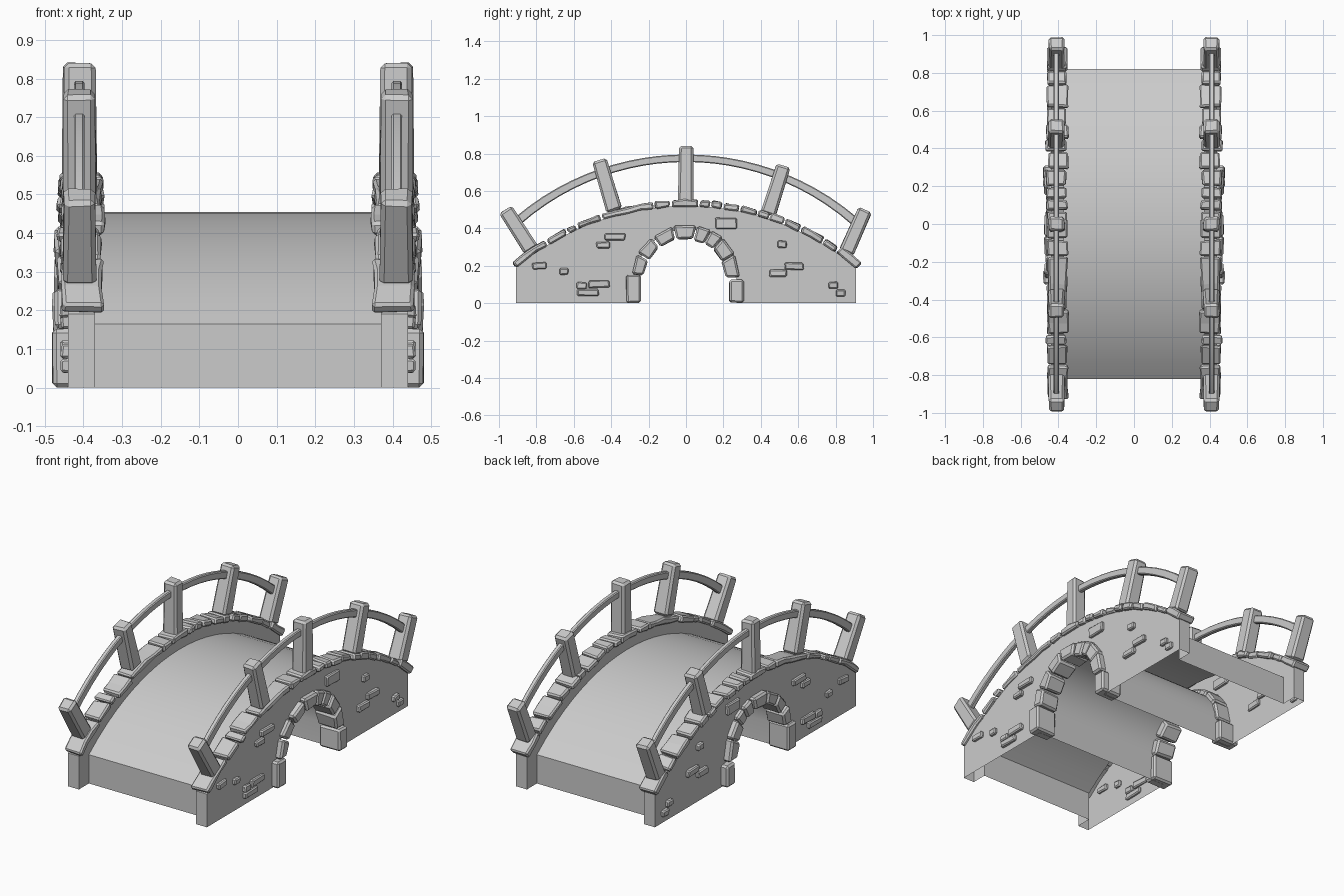
import bpy, bmesh, random
from math import sin, cos, pi, sqrt, radians
from mathutils import Vector

if "Cube" in bpy.data.objects:
    bpy.data.objects.remove(bpy.data.objects["Cube"])

random.seed(4)
ARCH_Z, ARCH_R = 0.125, 0.27


def arc_z(y, top, r):
    return top - r + sqrt(r * r - y * y)


def wall_z(y):
    return arc_z(y, 0.52, 1.42)


def deck_z(y):
    return arc_z(y, 0.455, 1.304)


def rail_z(y):
    return arc_z(y, 0.775, 1.376)


def steps(a, b, n):
    return [a + (b - a) * i / n for i in range(n + 1)]


def loft(bm, rings, jitter=0.0):
    """Closed solid through a list of equal rings."""
    rows = []
    for ring in rings:
        rows.append([bm.verts.new(Vector(p) + Vector([random.uniform(-jitter, jitter) for _ in range(3)]))
                     for p in ring])
    n = len(rows[0])
    for a, b in zip(rows, rows[1:]):
        for i in range(n):
            bm.faces.new((a[i], a[(i + 1) % n], b[(i + 1) % n], b[i]))
    bm.faces.new(rows[0][::-1])
    bm.faces.new(rows[-1])


def strip(bm, path, x0, x1):
    """Open sheet: a y-z path extruded along x."""
    a = [bm.verts.new((x0, y, z)) for y, z in path]
    b = [bm.verts.new((x1, y, z)) for y, z in path]
    for i in range(len(path) - 1):
        bm.faces.new((a[i], a[i + 1], b[i + 1], b[i]))


def finish(bm, name, bevel=0.0, mirror=True, smooth=False):
    bmesh.ops.remove_doubles(bm, verts=bm.verts, dist=1e-5)
    bmesh.ops.recalc_face_normals(bm, faces=bm.faces)
    me = bpy.data.meshes.new(name)
    bm.to_mesh(me)
    bm.free()
    ob = bpy.data.objects.new(name, me)
    bpy.context.collection.objects.link(ob)
    if smooth:
        bpy.ops.object.select_all(action='DESELECT')
        ob.select_set(True)
        bpy.context.view_layer.objects.active = ob
        bpy.ops.object.shade_smooth_by_angle(angle=radians(30))
    if bevel:
        m = ob.modifiers.new("chamfer", 'BEVEL')
        m.width, m.segments = bevel, 1
        m.limit_method, m.angle_limit = 'ANGLE', radians(35)
    if mirror:
        ob.modifiers.new("mirror", 'MIRROR').use_axis[0] = True
    return ob


# Side wall shell, open underneath
bm = bmesh.new()
top = [(y, wall_z(y)) for y in steps(-0.91, 0.91, 24)]
arch = [(ARCH_R, 0)] + [(ARCH_R * cos(t), ARCH_Z + ARCH_R * sin(t)) for t in steps(0, pi, 16)] + [(-ARCH_R, 0)]
rim = [(-0.91, 0)] + top + [(0.91, 0)]
bm.faces.new([bm.verts.new((0.44, y, z)) for y, z in rim + arch])
inner = [(0.82, 0)] + [(y, deck_z(y)) for y in steps(0.82, -0.82, 20)] + [(-0.82, 0)]
bm.faces.new([bm.verts.new((0.37, y, z)) for y, z in rim + inner])
strip(bm, rim, 0.37, 0.44)
finish(bm, "side_wall")

# Deck with end faces, open underneath
bm = bmesh.new()
strip(bm, inner, -0.37, 0.37)
finish(bm, "deck", mirror=False, smooth=True)
# Barrel under the deck, facing the opening
bm = bmesh.new()
strip(bm, arch, -0.44, 0.44)
bmesh.ops.recalc_face_normals(bm, faces=bm.faces)
ob = finish(bm, "tunnel", mirror=False, smooth=True)
if ob.data.polygons[8].normal.z > 0:
    ob.data.flip_normals()

# Coping stones along the curved wall top
bm = bmesh.new()
edges = [-0.91, -0.735, -0.63, -0.575, -0.45, -0.17, -0.08, 0.07, 0.13, 0.195,
         0.285, 0.38, 0.44, 0.52, 0.605, 0.725, 0.8, 0.915]
for a, b in zip(edges, edges[1:]):
    n = max(1, round((b - a) / 0.07))
    xi, xo = 0.35 + random.uniform(-0.005, 0.012), 0.463 + random.uniform(-0.01, 0.006)
    h = 0.036 + random.uniform(-0.004, 0.006)
    rings = []
    for y in steps(a + 0.005, b - 0.005, n):
        z = wall_z(y) - 0.004
        s = y / 1.42
        yt, zt = y + h * s, z + h * sqrt(1 - s * s)
        rings.append([(xi, y, z), (xo, y, z), (xo, yt, zt), (xi, yt, zt)])
    loft(bm, rings, 0.005)
finish(bm, "coping_stones", 0.008)

# Arch stones and the two upright blocks at the foot
bm = bmesh.new()
for a, b in [(3, 27), (28, 48), (49, 63), (64, 78), (79, 103), (105, 127), (129, 151), (153, 174)]:
    ri, ro = 0.222 + random.uniform(-0.008, 0.006), 0.298 + random.uniform(-0.01, 0.008)
    xo = 0.478 + random.uniform(-0.012, 0.006)
    rings = []
    for d in (a, b):
        c, s = cos(radians(d)), sin(radians(d))
        rings.append([(x, r * c, ARCH_Z + r * s) for x, r in
                      ((0.35, ri), (xo, ri), (xo, ro), (0.35, ro))])
    loft(bm, rings, 0.005)
for y0, y1, h in ((0.232, 0.31, 0.127), (-0.32, -0.242, 0.15)):
    loft(bm, [[(0.348, y0, z), (0.48, y0, z), (0.48, y1, z), (0.348, y1, z)] for z in (0.002, h)], 0.002)
finish(bm, "arch_stones", 0.01)

# Loose bricks showing on the wall face: y, z, width, height
bm = bmesh.new()
bricks = [(-.785, .2, .075, .037), (-.652, .17, .043, .037), (-.444, .31, .07, .034),
          (-.38, .353, .11, .037), (-.556, .092, .055, .037), (-.465, .102, .112, .037),
          (-.524, .058, .115, .037), (.214, .428, .112, .058), (.513, .316, .045, .037),
          (.492, .16, .092, .042), (.578, .198, .1, .037), (.786, .096, .05, .034), (.829, .053, .048, .037)]
for y, z, w, h in bricks:
    ring = [(y - w / 2, z - h / 2), (y + w / 2, z - h / 2), (y + w / 2, z + h / 2), (y - w / 2, z + h / 2)]
    loft(bm, [[(x, p, q) for p, q in ring] for x in (0.425, 0.459)], 0.004)
finish(bm, "wall_bricks", 0.006)

# Leaning posts: base y, base z, top y, top z
bm = bmesh.new()
for y0, z0, y1, z1 in [(-.826, .285, -.966, .5), (-.382, .495, -.462, .765), (0, .53, 0, .84),
                       (.44, .475, .521, .735), (.857, .27, .958, .5)]:
    axis = Vector((0, y1 - y0, z1 - z0)).normalized()
    side = Vector((0, axis.z, -axis.y))
    rings = []
    for y, z, w in ((y0, z0, 0.042), (y1, z1, 0.039)):
        c = Vector((0.41, y, z))
        rings.append([c + Vector((sx * (w + 0.002), 0, 0)) + side * (sy * w)
                      for sx, sy in ((-1, -1), (1, -1), (1, 1), (-1, 1))])
    loft(bm, rings, 0.003)
finish(bm, "posts", 0.012)

# Curved handrail
bm = bmesh.new()
loft(bm, [[(0.411 + sx * 0.014, y + sz * 0.02 * y / 1.376, rail_z(y) + sz * 0.02)
           for sx, sz in ((-1, -1), (1, -1), (1, 1), (-1, 1))] for y in steps(-0.91, 0.91, 24)])
finish(bm, "handrail", 0.005, smooth=True)
